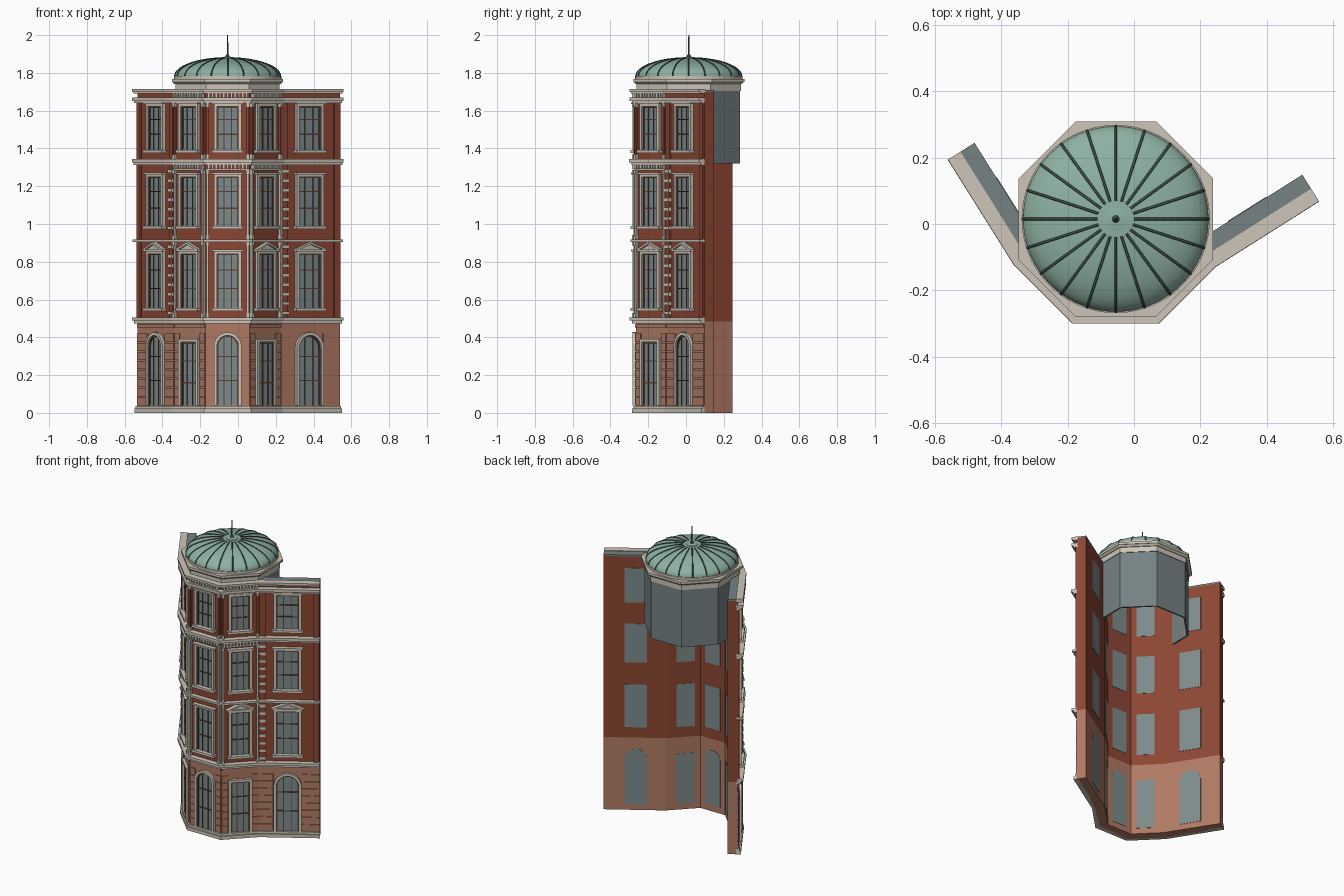
import bpy, bmesh, math
from mathutils import Vector

cube = bpy.data.objects.get("Cube")
if cube:
    bpy.data.objects.remove(cube, do_unlink=True)


def material(name, rgb):
    lin = [(c / 255 / 12.92 if c < 11 else ((c / 255 + 0.055) / 1.055) ** 2.4) for c in rgb] + [1]
    m = bpy.data.materials.new(name)
    m.use_nodes = True
    m.diffuse_color = lin
    m.node_tree.nodes["Principled BSDF"].inputs["Base Color"].default_value = lin
    return m


BRICK = material("red_brick", (140, 70, 51))
PALE = material("pale_brick", (176, 122, 100))
STONE = material("stone", (205, 197, 184))
GLASS = material("window_glass", (126, 139, 139))
ROOF = material("roof_grey", (118, 130, 132))
COPPER = material("green_copper", (142, 177, 163))
RIB = material("dark_copper", (62, 82, 74))
SASH = material("dark_sash", (88, 62, 52))

parts = {}  # one mesh per named part


def prism(name, mat, low, high):
    """Solid between two matching outlines."""
    bm = parts.setdefault(name, (bmesh.new(), mat))[0]
    a = [bm.verts.new(p) for p in low]
    b = [bm.verts.new(p) for p in high]
    bm.faces.new(a)
    bm.faces.new(b[::-1])
    for i in range(len(a)):
        j = (i + 1) % len(a)
        bm.faces.new((a[i], b[i], b[j], a[j]))


# Plan: facade line from the left wing, around the turret, to the right wing
CX, CY, AP = -0.055, 0.015, 0.28
HALF = AP * math.tan(math.pi / 8)
A, B = Vector((CX - AP, CY - HALF)), Vector((CX - HALF, CY - AP))
C, D = Vector((CX + HALF, CY - AP)), Vector((CX + AP, CY - HALF))
PLAN = [Vector((-0.532, 0.213)), A, B, C, D, Vector((0.54, 0.098))]


def normal(p, q):
    d = (q - p).normalized()
    return Vector((d.y, -d.x))


def offset(pts, w):
    ns = [normal(p, q) for p, q in zip(pts, pts[1:])]
    out = []
    for i, p in enumerate(pts):
        n, m = ns[max(i - 1, 0)], ns[min(i, len(ns) - 1)]
        out.append(p + (n + m) * w / (1 + n.dot(m)))
    return out


def strip(name, mat, z0, z1, w0, w1, pts=PLAN):
    """Mitred band that follows the plan line."""
    ring = offset(pts, w1) + offset(pts, w0)[::-1]
    prism(name, mat, [(*p, z0) for p in ring], [(*p, z1) for p in ring])


class Bay:
    """Flat facade panel with u along it, measured from its middle."""

    def __init__(self, p, q):
        self.mid, self.n = (p + q) / 2, normal(p, q)
        self.d, self.half = (q - p).normalized(), (q - p).length / 2

    def poly(self, name, mat, pts, w0, w1):
        def place(w):
            return [(*(self.mid + self.d * u + self.n * w), z) for u, z in pts]
        prism(name, mat, place(w0), place(w1))

    def box(self, name, mat, u0, u1, z0, z1, w1, w0=-0.002):
        self.poly(name, mat, [(u0, z0), (u1, z0), (u1, z1), (u0, z1)], w0, w1)


def outline(c, h, z0, z1, arched):
    if not arched:
        return [(c - h, z0), (c - h, z1), (c + h, z1), (c + h, z0)]
    arc = [(c - h * math.cos(math.pi * i / 14), z1 - h + h * math.sin(math.pi * i / 14)) for i in range(15)]
    return [(c - h, z0)] + arc + [(c + h, z0)]


def window(bay, c, h, z0, z1, arched=False, pediment=False, ground=False):
    inner = outline(c, h, z0, z1, arched)
    bay.poly("window_panes", GLASS, inner, -0.062, 0.002)
    # sash border and glazing bars
    core = outline(c, h - 0.007, z0 + 0.007, z1 - 0.007, arched)
    bay.poly("window_sashes", SASH, inner + core[::-1], 0, 0.008)
    for s in (-1, 1):
        u = c + s * h * 0.36
        top = z1 - h + math.sqrt(h * h - (u - c) ** 2) if arched else z1
        bay.box("window_sashes", SASH, u - 0.0025, u + 0.0025, z0, top - 0.004, 0.006)
    for k in (0.36, 0.7):
        z = z0 + (z1 - z0) * k
        bay.box("window_sashes", SASH, c - h, c + h, z - 0.003, z + 0.003, 0.007)
    # stone surround
    outer = outline(c, h + 0.017, z0, z1 + 0.017, arched)
    bay.poly("window_surrounds", STONE, outer + inner[::-1], -0.002, 0.018)
    e = h + 0.026
    if not ground:
        bay.box("window_sills", STONE, c - e, c + e, z0 - 0.016, z0, 0.03)
        bay.box("window_lintels", STONE, c - e, c + e, z1 + 0.012, z1 + 0.022, 0.026)
    if pediment:
        z, t, e = z1 + 0.022, z1 + 0.062, h + 0.032
        bay.poly("pediments", STONE, [(c - e, z), (c + e, z), (c, t)], -0.002, 0.016)
        for s in (-1, 1):
            bay.poly("pediments", STONE, [(c + s * e, z), (c + s * (e - 0.025), z),
                                          (c, t - 0.012), (c, t)], -0.002, 0.03)


# Walls
strip("ground_wall", PALE, 0, 0.485, -0.06, 0)
strip("upper_wall", BRICK, 0.485, 1.7, -0.06, 0)
strip("parapet_roof", ROOF, 1.7, 1.71, -0.06, -0.005)

# Plinth, belts and cornices: bottom, top, projection
for z0, z1, w in [(0, 0.022, 0.02), (0.022, 0.036, 0.012), (0.473, 0.488, 0.022), (0.488, 0.505, 0.035),
                  (0.905, 0.918, 0.03), (1.312, 1.326, 0.024), (1.326, 1.344, 0.036),
                  (1.64, 1.652, 0.022), (1.652, 1.67, 0.034), (1.69, 1.7, 0.026), (1.7, 1.714, 0.035)]:
    strip("stone_belts", STONE, z0, z1, -0.01, w)

# Bays with windows
for i in range(5):
    bay = Bay(PLAN[i], PLAN[i + 1])
    wing, centre = i in (0, 4), i == 2
    c = {0: 0.006, 4: -0.01}.get(i, 0)
    h = 0.068 if wing else 0.056
    window(bay, c, h, 0.038, 0.41 if wing or centre else 0.375, wing or centre, ground=True)
    window(bay, c, h, 0.555, 0.842, pediment=not centre)
    window(bay, c, h, 0.99, 1.25)
    window(bay, c, h, 1.393, 1.622)

    # rusticated ground courses
    z, step, edge = 0.04, 0.048, bay.half - 0.003
    while z < 0.46:
        top = min(z + step - 0.005, 0.473)
        if z < 0.4:
            bay.box("ground_courses", PALE, -edge, c - h - 0.02, z, top, 0.006)
            bay.box("ground_courses", PALE, c + h + 0.02, edge, z, top, 0.006)
        else:
            bay.box("ground_courses", PALE, -edge, edge, z + 0.028, top, 0.006)
        z += step

    for s in (-1, 1):
        def side_box(name, mat, a, b, z0, z1, w):
            u0, u1 = sorted((s * (bay.half - a), s * (bay.half - b)))
            bay.box(name, mat, u0, u1, z0, z1, w)
        if wing:
            # brick pilasters; banded quoins where the wing meets the turret
            side_box("brick_pilasters", BRICK, 0.004, 0.04, 0.505, 1.64, 0.01)
            if s == (1 if i == 0 else -1):
                for k in range(16):
                    z = 0.52 + k * 0.05
                    if abs(z - 0.91) > 0.02:
                        side_box("quoin_bands", STONE, 0.002, 0.044, z, z + 0.018, 0.018)
        else:
            # slim turret corner pilasters with bases and caps
            for z0, z1, m in [(0.505, 0.905, STONE), (0.918, 1.285, STONE), (1.344, 1.64, BRICK)]:
                side_box("turret_pilasters_" + m.name, m, 0.003, 0.015, z0, z1, 0.014)
                side_box("pilaster_caps", STONE, 0.001, 0.018, z1 - 0.02, z1, 0.02)
                side_box("pilaster_caps", STONE, 0.001, 0.018, z0, z0 + 0.024, 0.02)
    # dentils under the turret cornices
    if not wing:
        for z0 in (1.29, 1.67):
            for k in range(11):
                u = (k - 5) * bay.half / 5.8
                bay.box("dentils", STONE, u - 0.006, u + 0.006, z0, z0 + 0.022, 0.022)
        bay.box("frieze_band", STONE, -bay.half, bay.half, 1.282, 1.29, 0.014)


# Rear drum screen and turret cap
def octagon(ap, z):
    r = ap / math.cos(math.pi / 8)
    return [(CX + r * math.cos((k + 0.5) * math.pi / 4), CY + r * math.sin((k + 0.5) * math.pi / 4), z)
            for k in range(8)]


back = [Vector(p[:2]) for p in octagon(0.272, 0)]
strip("rear_drum", ROOF, 1.32, 1.71, -0.01, 0, [back[k] for k in (7, 0, 1, 2, 3, 4)])
for z0, z1, a0, a1 in [(1.705, 1.74, 0.276, 0.276), (1.74, 1.752, 0.28, 0.292), (1.752, 1.768, 0.294, 0.294)]:
    prism("turret_cap", STONE, octagon(a0, z0), octagon(a1, z1))

for name, (bm, mat) in parts.items():
    bmesh.ops.recalc_face_normals(bm, faces=bm.faces)
    mesh = bpy.data.meshes.new(name)
    bm.to_mesh(mesh)
    bm.free()
    mesh.materials.append(mat)
    bpy.context.collection.objects.link(bpy.data.objects.new(name, mesh))


# Dome, ring and finial as turned shapes
def turned(name, mat, profile, segs):
    bm = bmesh.new()
    vs = [bm.verts.new((r, 0, z)) for r, z in profile]
    es = [bm.edges.new(e) for e in zip(vs, vs[1:])]
    bmesh.ops.spin(bm, geom=vs + es, cent=(0, 0, 0), axis=(0, 0, 1), angle=math.tau, steps=segs)
    bmesh.ops.remove_doubles(bm, verts=bm.verts, dist=0.0001)
    bmesh.ops.recalc_face_normals(bm, faces=bm.faces)
    mesh = bpy.data.meshes.new(name)
    bm.to_mesh(mesh)
    bm.free()
    mesh.materials.append(mat)
    ob = bpy.data.objects.new(name, mesh)
    ob.location = (CX, CY, 0)
    bpy.context.collection.objects.link(ob)
    bpy.ops.object.select_all(action='DESELECT')
    ob.select_set(True)
    bpy.context.view_layer.objects.active = ob
    bpy.ops.object.shade_smooth_by_angle(angle=math.radians(35))


arc = [(0.28 * math.cos(t * math.pi / 32), 1.782 + 0.098 * math.sin(t * math.pi / 32)) for t in range(17)]
turned("dome_ring", STONE, [(0, 1.768), (0.284, 1.768), (0.284, 1.784), (0, 1.784)], 80)
turned("dome", COPPER, arc, 80)
turned("dome_crown", COPPER, [(0.036, 1.872), (0.036, 1.882), (0.012, 1.886), (0, 1.886)], 24)
turned("finial", RIB, [(0.008, 1.88), (0.011, 1.89), (0.004, 1.9), (0.003, 2), (0, 2)], 12)

# Raised seams on the dome
curve = bpy.data.curves.new("dome_ribs", 'CURVE')
curve.dimensions = '3D'
curve.bevel_depth = 0.004
curve.bevel_resolution = 1
for k in range(20):
    a = k * math.tau / 20
    sp = curve.splines.new('POLY')
    sp.points.add(len(arc) - 3)
    for p, (r, z) in zip(sp.points, arc[:-1]):
        p.co = (r * math.cos(a), r * math.sin(a), z, 1)
curve.materials.append(RIB)
ribs = bpy.data.objects.new("dome_ribs", curve)
ribs.location = (CX, CY, 0)
bpy.context.collection.objects.link(ribs)
